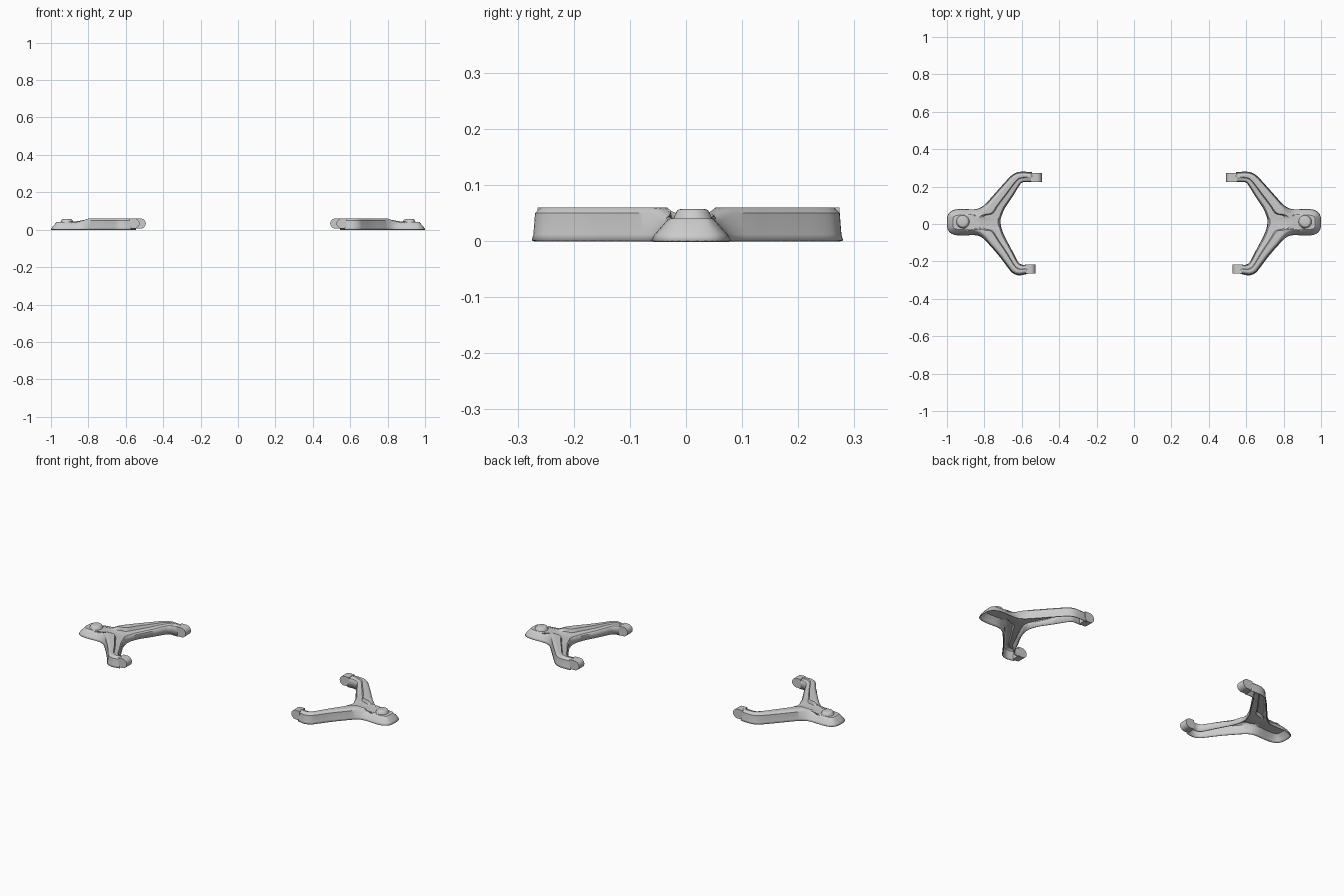
import bpy, bmesh, math
from mathutils import Vector, Matrix

if "Cube" in bpy.data.objects:
    bpy.data.objects.remove(bpy.data.objects["Cube"])

# Paired stations along the bracket: outer x, y, inner x, y (upper tip -> knob -> lower tip)
STATIONS = [
    (.545, .277, .545, .224), (.60, .280, .580, .225), (.635, .272, .600, .220),
    (.665, .250, .614, .203), (.72, .190, .650, .145), (.775, .128, .690, .085),
    (.810, .094, .704, .053), (.85, .079, .709, .040), (.93, .080, .712, .030),
    (.975, .070, .713, .022), (.998, .040, .713, .014), (.998, -.022, .713, .006),
    (.975, -.052, .712, -.003), (.93, -.062, .711, -.011), (.85, -.060, .709, -.020),
    (.810, -.075, .704, -.036), (.775, -.110, .690, -.070), (.72, -.173, .655, -.135),
    (.675, -.233, .624, -.196), (.65, -.262, .611, -.212), (.615, -.275, .595, -.218),
    (.57, -.267, .575, -.217)]


def smooth(a, b, v):
    t = max(0, min(1, (v - a) / (b - a)))
    return t * t * (3 - 2 * t)


def catmull(p, steps):
    out = []
    for i in range(len(p) - 1):
        a, b, c, d = p[max(i - 1, 0)], p[i], p[i + 1], p[min(i + 2, len(p) - 1)]
        for k in range(steps):
            t = k / steps
            out.append(.5 * (2 * b + (c - a) * t + (2 * a - 5 * b + 4 * c - d) * t * t
                             + (3 * b - a - 3 * c + d) * t ** 3))
    return out + [p[-1]]


def finish(bm, name, angle=35, thickness=0):
    me = bpy.data.meshes.new(name)
    bm.to_mesh(me)
    bm.free()
    ob = bpy.data.objects.new(name, me)
    bpy.context.collection.objects.link(ob)
    bpy.ops.object.select_all(action='DESELECT')
    ob.select_set(True)
    bpy.context.view_layer.objects.active = ob
    bpy.ops.object.shade_smooth_by_angle(angle=math.radians(angle))
    if thickness:
        m = ob.modifiers.new("shell", 'SOLIDIFY')
        m.thickness, m.offset = thickness, -1
    m = ob.modifiers.new("pair", 'MIRROR')
    m.use_mirror_merge = False
    return ob


def top(x):
    return .06 - .02 * smooth(.79, .86, x)


# Hollow Y-shaped bracket, lofted across from outer edge to inner edge
outer = catmull([Vector(s[:2]) for s in STATIONS], 4)
inner = catmull([Vector(s[2:]) for s in STATIONS], 4)
bm = bmesh.new()
rows = []
n = len(outer)
for i, (o, q) in enumerate(zip(outer, inner)):
    tan = (outer[min(i + 1, n - 1)] - outer[max(i - 1, 0)]).normalized()
    nrm = Vector((tan.y, -tan.x))
    knob = smooth(.77, .88, o.x)
    depth = .003 + .015 * smooth(.56, .70, q.x)
    w1, w2 = .006 + .016 * knob, .017 + .015 * knob
    crest = q.lerp(o, .46 - .05 * knob)
    step = q.lerp(o, .40 - .05 * knob)
    lip = q.lerp(o, .10 - .05 * knob)
    s1, s2 = o + nrm * w1, o + nrm * w2
    zt = top(s2.x)
    prof = [(o, .001), (o + nrm * (.003 + .003 * knob), .012), (s1, zt - .010),
            (o + nrm * (w1 * .4 + w2 * .6), zt - .003), (s2, zt)]
    for k in (.25, .5, .75):
        p = s2.lerp(crest, k)
        prof.append((p, top(p.x)))
    prof += [(crest, top(crest.x)), (step, .06 - depth), (lip, .06 - depth - .003),
             (q.lerp(o, .03), .06 - depth - .010), (q, .004)]
    rows.append([bm.verts.new((p.x, p.y, z)) for p, z in prof])
for a, b in zip(rows, rows[1:]):
    for j in range(len(a) - 1):
        bm.faces.new((a[j], a[j + 1], b[j + 1], b[j]))
bmesh.ops.recalc_face_normals(bm, faces=bm.faces)
if sum(f.normal.z * f.calc_area() for f in bm.faces) < 0:
    bmesh.ops.reverse_faces(bm, faces=bm.faces)
finish(bm, "bracket", thickness=.005)


# Arm tips: blocks with a rounded nose
def tip(name, x0, x1, y0, y1):
    bm = bmesh.new()
    r, zc = .0265, .0330
    prof = [(x1, zc - r)]
    for k in range(13):
        a = -math.pi / 2 - math.pi * k / 12
        prof.append((x0 + r + r * math.cos(a), zc + r * math.sin(a)))
    prof.append((x1, zc + r))
    f = bm.faces.new([bm.verts.new((x, y0, z)) for x, z in prof])
    ext = bmesh.ops.extrude_face_region(bm, geom=[f])
    bmesh.ops.translate(bm, vec=(0, y1 - y0, 0),
                        verts=[v for v in ext["geom"] if isinstance(v, bmesh.types.BMVert)])
    bmesh.ops.recalc_face_normals(bm, faces=bm.faces)
    finish(bm, name)


tip("rear_tip", .493, .552, .225, .274)
tip("front_tip", .527, .580, -.265, -.217)

# Round button on the knob
bm = bmesh.new()
bmesh.ops.create_cone(bm, cap_ends=True, segments=32, radius1=.037, radius2=.027, depth=.022,
                      matrix=Matrix.Translation((.915, .012, .046)))
rim = [e for e in bm.edges if all(v.co.z > .05 for v in e.verts)]
bmesh.ops.bevel(bm, geom=rim, offset=.005, segments=3, affect='EDGES', profile=.5)
finish(bm, "button")
